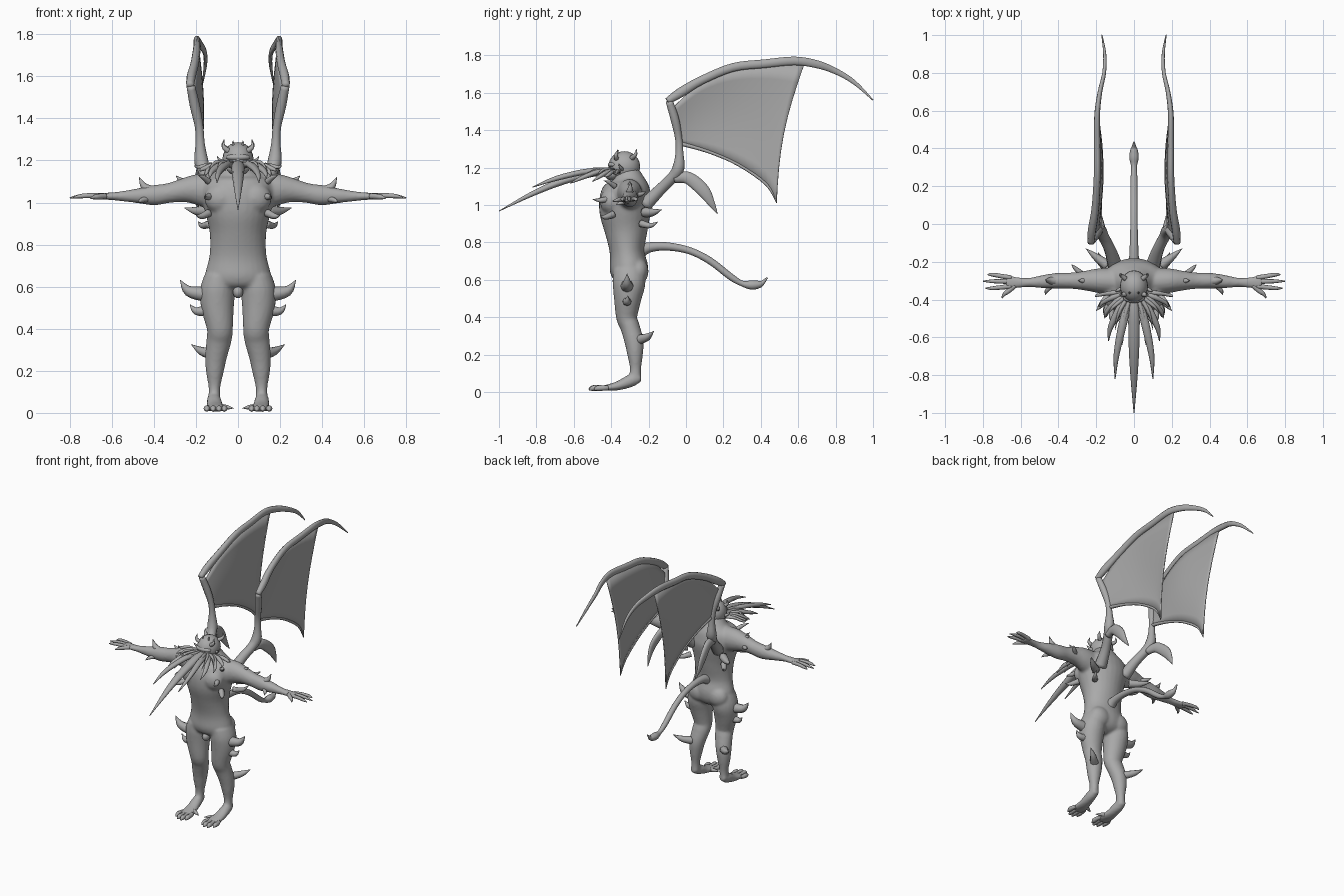
import bpy, bmesh, math
from mathutils import Vector

GREY = bpy.data.materials.new("stone_grey")
GREY.diffuse_color = (0.4, 0.4, 0.4, 1)


def finish(bm, name):
    bmesh.ops.recalc_face_normals(bm, faces=bm.faces)
    me = bpy.data.meshes.new(name)
    bm.to_mesh(me)
    bm.free()
    ob = bpy.data.objects.new(name, me)
    bpy.context.collection.objects.link(ob)
    me.materials.append(GREY)
    me.polygons.foreach_set("use_smooth", [True] * len(me.polygons))
    return ob


def spline(pts, steps):
    """Catmull-Rom resampling of points with any number of components."""
    out, n = [], len(pts)
    for i in range(n - 1):
        a, b, c, d = (pts[max(0, min(n - 1, i + k))] for k in (-1, 0, 1, 2))
        for s in range(steps):
            t = s / steps
            out.append([0.5 * (2 * q + (r - p) * t + (2 * p - 5 * q + 4 * r - w) * t * t
                               + (3 * q - p - 3 * r + w) * t ** 3) for p, q, r, w in zip(a, b, c, d)])
    out.append(list(pts[-1]))
    return out


def tube(name, pts, sides=10, ref=(1, 0, 0), steps=4, m=1):
    """Loft of ellipses; each point is x, y, z, radius along ref, other radius."""
    pts = [(p[0] * m, p[1], p[2], p[3], p[4] if len(p) > 4 else p[3]) for p in pts]
    path = spline(pts, steps)
    bm, rings = bmesh.new(), []
    for i, p in enumerate(path):
        c = Vector(p[:3])
        t = (Vector(path[min(i + 1, len(path) - 1)][:3]) - Vector(path[max(i - 1, 0)][:3])).normalized()
        u = Vector(ref)
        u = (u - t * u.dot(t)).normalized()
        v = t.cross(u)
        ring = []
        for k in range(sides):
            a = 2 * math.pi * k / sides
            ring.append(bm.verts.new(c + u * math.cos(a) * max(p[3], .001) + v * math.sin(a) * max(p[4], .001)))
        rings.append(ring)
    for r, q in zip(rings, rings[1:]):
        for k in range(sides):
            j = (k + 1) % sides
            bm.faces.new((r[k], r[j], q[j], q[k]))
    bm.faces.new(rings[0])
    bm.faces.new(rings[-1])
    return finish(bm, name)


def ball(name, c, r):
    bm = bmesh.new()
    bmesh.ops.create_uvsphere(bm, u_segments=20, v_segments=12, radius=1)
    for v in bm.verts:
        v.co = Vector(c) + Vector(a * b for a, b in zip(v.co, r))
    return finish(bm, name)


def spike(name, a, b, c, r, m, ref=(0, 1, 0)):
    tube(name, [(*a, r), (*b, r * .7), (*c, .001)], 8, ref, 4, m)


# Body: torso, legs and arms fused into one skin
parts = [tube("torso", [(0, -.31, .565, .05, .03), (0, -.305, .60, .14, .085), (0, -.305, .66, .155, .103),
                        (0, -.315, .75, .135, .093), (0, -.32, .86, .135, .115), (0, -.325, .96, .158, .138),
                        (0, -.32, 1.04, .175, .14), (0, -.31, 1.10, .165, .118), (0, -.31, 1.14, .10, .085),
                        (0, -.32, 1.19, .06, .06)], 28)]
for m in (1, -1):
    parts.append(tube("leg", [(.088, -.305, .65, .07, .085), (.098, -.305, .58, .083, .088),
                              (.097, -.312, .50, .078, .074), (.086, -.317, .40, .062, .057),
                              (.09, -.30, .35, .060, .052), (.104, -.278, .27, .052, .051),
                              (.110, -.272, .20, .043, .042), (.112, -.27, .12, .028, .030),
                              (.113, -.275, .06, .030, .038)], 20, m=m))
    parts.append(tube("foot", [(.114, -.242, .075, .022, .018), (.114, -.29, .062, .033, .034),
                               (.11, -.36, .034, .040, .025), (.105, -.42, .023, .048, .017),
                               (.105, -.45, .02, .045, .014)], 16, m=m))
    parts.append(tube("arm", [(.10, -.305, 1.05, .075, .09), (.19, -.30, 1.062, .065, .075),
                              (.26, -.30, 1.058, .052, .057), (.33, -.30, 1.045, .043, .047),
                              (.40, -.30, 1.035, .042, .048), (.48, -.305, 1.032, .035, .035),
                              (.56, -.31, 1.03, .024, .023), (.62, -.31, 1.03, .030, .017),
                              (.68, -.31, 1.03, .042, .014)], 18, (0, 1, 0), m=m))
    parts.append(ball("buttock", (.075 * m, -.255, .645), (.075, .055, .07)))
    parts.append(ball("chest", (.075 * m, -.40, 1.02), (.085, .06, .075)))
with bpy.context.temp_override(active_object=parts[0], object=parts[0],
                               selected_objects=parts, selected_editable_objects=parts):
    bpy.ops.object.join()
body = parts[0]
body.name = "body"
rm = body.modifiers.new("fuse", 'REMESH')
rm.mode, rm.voxel_size, rm.use_smooth_shade = 'VOXEL', .009, True
sm = body.modifiers.new("soften", 'SMOOTH')
sm.factor, sm.iterations = .5, 4

# Head
ball("head", (0, -.33, 1.205), (.074, .085, .082))
ball("brow", (0, -.39, 1.215), (.058, .028, .018))
ball("muzzle", (0, -.395, 1.165), (.055, .04, .035))
ball("groin", (0, -.36, .575), (.024, .03, .03))

# Beard of long tentacles: tip x, tip y, tip z, radius
tube("centre_tentacle", [(0, -.38, 1.18, .02), (0, -.48, 1.175, .03, .022), (0, -.65, 1.13, .028, .02),
                         (0, -.82, 1.06, .018, .014), (0, -1.0, .967, .002)], 10)
tentacles = [(.10, -.82, 1.095, .022), (.135, -.62, 1.115, .02), (.155, -.50, 1.125, .017),
             (.18, -.44, 1.15, .015), (.205, -.385, 1.18, .013)]
for m in (1, -1):
    for i, (x, y, z, r) in enumerate(tentacles):
        bx, by = .022 + .011 * i, -.39 + .008 * i
        tube("tentacle", [(bx, by, 1.175, r * .7),
                          (bx + (x - bx) * .45, by + (y - by) * .3, 1.18, r, r * .7),
                          (bx + (x - bx) * .9, by + (y - by) * .7, 1.15 + (z - 1.12) * .3, r * .7, r * .6),
                          (x, y, z, .002)], 8, (1, .01, 0), m=m)
    for i in range(3):  # short upper whiskers
        spike("whisker", (.02 + .015 * i, -.39, 1.185), (.05 + .03 * i, -.5 + .03 * i, 1.19),
              (.06 + .04 * i, -.64 + .08 * i, 1.15), .012, m, (0, 0, 1))

    # Crown horns
    spike("front_horn", (.045, -.37, 1.245), (.068, -.375, 1.265), (.066, -.365, 1.295), .014, m)
    spike("rear_horn", (.045, -.29, 1.25), (.07, -.27, 1.27), (.066, -.265, 1.30), .014, m)
    spike("small_horn", (.02, -.36, 1.265), (.024, -.365, 1.28), (.022, -.36, 1.295), .008, m)
    spike("cheek_horn", (.06, -.34, 1.19), (.085, -.35, 1.20), (.10, -.36, 1.22), .012, m)

    # Fingers and thumb
    for y0, y1, xe in ((-.285, -.268, .775), (-.305, -.303, .80), (-.33, -.34, .785)):
        tube("finger", [(.65, y0, 1.03, .013), (.70, (y0 + y1) / 2, 1.033, .012),
                        (.75, y1, 1.03, .010), (xe, y1, 1.022, .003)], 8, (0, 1, 0), m=m)
    tube("thumb", [(.63, -.325, 1.03, .014), (.665, -.355, 1.028, .013), (.685, -.37, 1.025, .01),
                   (.70, -.392, 1.02, .003)], 8, (0, 0, 1), m=m)

    # Toes
    for x0, x1, ye in ((.07, .065, -.50), (.092, .09, -.52), (.116, .118, -.515), (.140, .148, -.49)):
        tube("toe", [(x0, -.42, .022, .014), (x1, ye + .05, .021, .014), (x1, ye + .02, .02, .015),
                     (x1, ye, .012, .005)], 8, m=m)
    spike("side_toe", (.08, -.39, .028), (.05, -.40, .026), (.02, -.415, .022), .015, m)

    # Body spikes
    spike("thigh_spike", (.16, -.315, .565), (.235, -.315, .58), (.275, -.315, .632), .036, m)
    spike("lower_thigh_spike", (.15, -.315, .485), (.20, -.315, .485), (.228, -.31, .515), .026, m)
    spike("calf_spike", (.125, -.25, .28), (.175, -.205, .295), (.222, -.172, .325), .028, m)
    spike("elbow_spike", (.40, -.30, 1.05), (.445, -.30, 1.075), (.47, -.295, 1.122), .026, m)
    spike("shoulder_spike", (.22, -.30, 1.08), (.265, -.30, 1.10), (.295, -.30, 1.128), .024, m)
    spike("forearm_spike", (.42, -.31, 1.02), (.46, -.35, 1.01), (.47, -.375, 1.0), .016, m, (0, 0, 1))
    spike("upper_arm_spike", (.27, -.27, 1.05), (.31, -.235, 1.06), (.33, -.215, 1.07), .016, m, (0, 0, 1))
    spike("back_spike", (.14, -.22, .96), (.20, -.175, .96), (.255, -.13, .975), .028, m, (0, 0, 1))
    spike("low_back_spike", (.13, -.24, .90), (.17, -.19, .89), (.19, -.15, .91), .02, m, (0, 0, 1))
    spike("chest_spike", (.13, -.42, 1.03), (.15, -.46, 1.025), (.155, -.50, 1.03), .018, m)
    spike("rib_spike", (.14, -.39, .95), (.175, -.43, .935), (.20, -.46, .94), .02, m, (0, 0, 1))
    spike("collar_spike", (.14, -.38, 1.10), (.165, -.41, 1.12), (.19, -.44, 1.13), .016, m, (0, 0, 1))

    # Wing frame and lower spur
    tube("wing_root", [(.10, -.22, 1.0, .04), (.125, -.14, 1.08, .032), (.16, -.07, 1.15, .03),
                       (.175, -.04, 1.20, .033), (.18, -.035, 1.28, .022), (.185, -.04, 1.36, .02),
                       (.205, -.06, 1.46, .024), (.225, -.09, 1.555, .02)], 10, m=m)
    tube("wing_arm", [(.228, -.10, 1.555, .018), (.222, -.03, 1.60, .022, .027), (.205, .08, 1.665, .02, .024),
                      (.195, .25, 1.735, .018, .024), (.195, .42, 1.755, .017, .024),
                      (.195, .58, 1.77, .015, .024), (.18, .70, 1.752, .012, .022),
                      (.158, .80, 1.715, .01, .017), (.155, .90, 1.655, .008, .012), (.17, 1.0, 1.56, .003)], 10, m=m)
    tube("wing_spur", [(.165, -.06, 1.14, .025), (.18, .01, 1.145, .02, .035), (.195, .09, 1.08, .014, .036),
                       (.195, .135, 1.01, .009, .02), (.185, .168, .952, .002)], 10, m=m)
    tube("wing_trailing_rib", [(.18, -.035, 1.33, .012), (.178, .12, 1.285, .009), (.176, .28, 1.215, .008),
                               (.178, .43, 1.11, .008), (.18, .485, 1.01, .002)], 8, m=m)

    # Wing membrane: ruled between the arm and the trailing edge
    top = spline([(.215, -.07, 1.52), (.20, .08, 1.655), (.19, .25, 1.73), (.19, .45, 1.755), (.19, .63, 1.745)], 4)
    low = spline([(.18, -.035, 1.33), (.178, .12, 1.285), (.176, .28, 1.215), (.178, .43, 1.11), (.18, .485, 1.01)], 4)
    bm, rows, n = bmesh.new(), [], len(top) - 1
    for i, (a, b) in enumerate(zip(top, low)):
        row = []
        for j in range(9):
            v = j / 8
            p = Vector(a).lerp(Vector(b), v)
            bow = math.sin(math.pi * v)
            p.y -= .035 * bow * (i / n) ** 2
            p.x -= .018 * bow * math.sin(math.pi * i / n)
            row.append(bm.verts.new((p.x * m, p.y, p.z)))
        rows.append(row)
    for r, q in zip(rows, rows[1:]):
        for j in range(8):
            bm.faces.new((r[j], r[j + 1], q[j + 1], q[j]))
    skin = finish(bm, "wing_membrane")
    so = skin.modifiers.new("thickness", 'SOLIDIFY')
    so.thickness, so.offset = .007, 0

# Tail with a bulbed tip
tube("tail", [(0, -.27, .74, .045), (0, -.2, .772, .028), (0, -.1, .778, .022), (0, .02, .755, .019),
              (0, .13, .70, .019), (0, .24, .615, .018), (0, .30, .58, .015), (0, .35, .572, .025),
              (0, .39, .575, .02), (0, .41, .585, .012), (0, .435, .612, .004)], 12)
